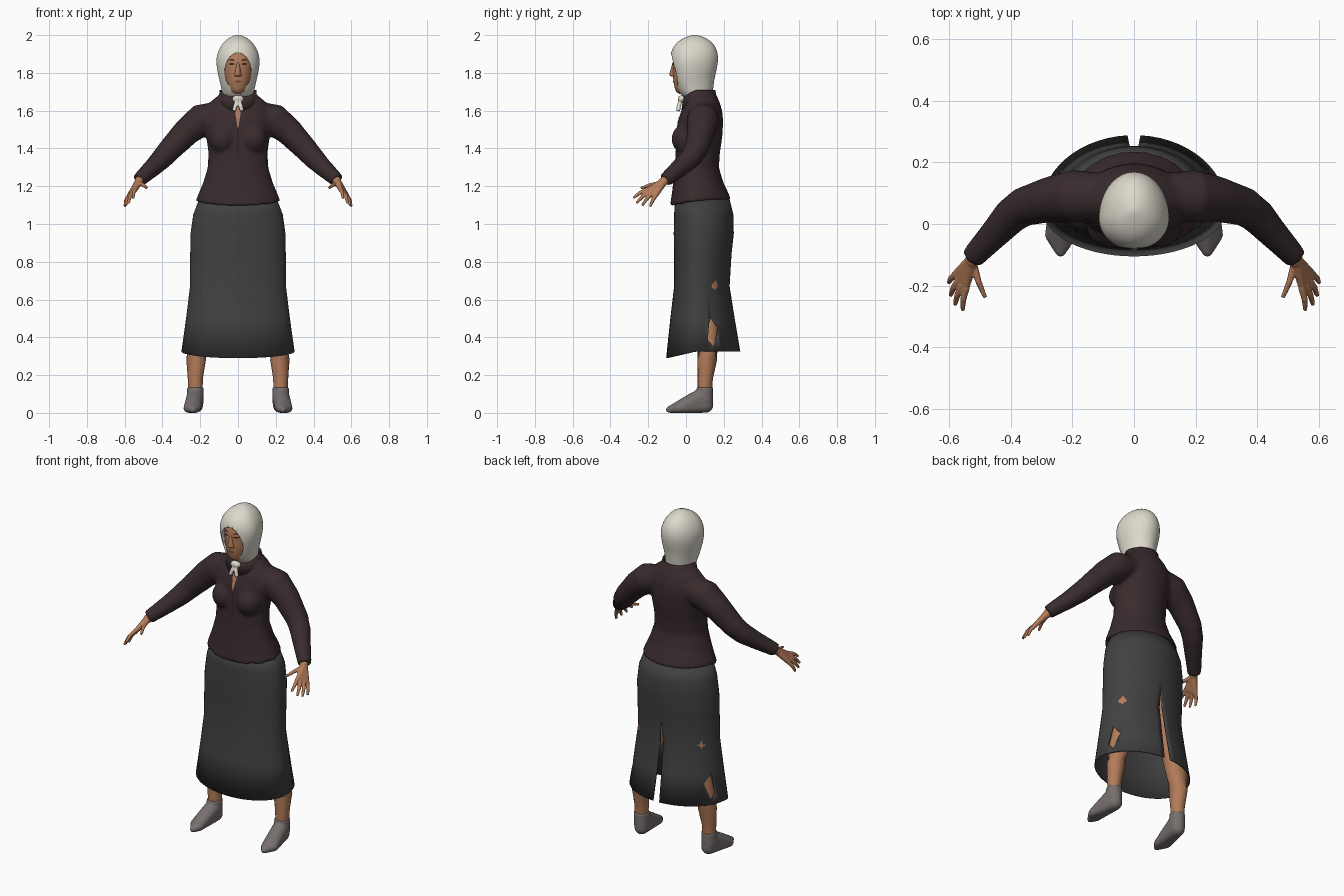
import bpy, bmesh, math
from mathutils import Vector
from mathutils.bvhtree import BVHTree

if "Cube" in bpy.data.objects:
    bpy.data.objects.remove(bpy.data.objects["Cube"])


def material(name, rgb):
    m = bpy.data.materials.new(name)
    m.use_nodes = True
    m.diffuse_color = (*rgb, 1)
    bsdf = next(n for n in m.node_tree.nodes if n.type == "BSDF_PRINCIPLED")
    bsdf.inputs["Base Color"].default_value = (*rgb, 1)
    bsdf.inputs["Roughness"].default_value = 0.8
    return m


skin = material("brown skin", (0.45, 0.20, 0.10))
jacket_col = material("dark maroon wool", (0.040, 0.024, 0.026))
skirt_col = material("charcoal cloth", (0.052, 0.052, 0.052))
scarf_col = material("cream cloth", (0.72, 0.69, 0.60))
sock_col = material("grey sock", (0.18, 0.16, 0.155))
dark = material("dark line", (0.02, 0.012, 0.01))
lip_col = material("lip", (0.24, 0.08, 0.05))


def add_loft(bm, sections, n=40, start=math.pi / 2, cap=True):
    """Horizontal rings: z, half width, front y, back y, front dip, half gap angle."""
    rings = []
    for sec in sections:
        z, rx, yf, yb, dip, gap = (*sec, 0, 0)[:6]
        yc = yf + (yb - yf) * 0.4
        ring = []
        for i in range(n + 1):
            a = start + gap + (2 * math.pi - 2 * gap) * i / n
            s = math.sin(a)
            y = yc + s * ((yb - yc) if s > 0 else (yc - yf))
            ring.append(bm.verts.new((rx * math.cos(a), y, z - dip * max(0, -s))))
        rings.append(ring)
    for a, b in zip(rings, rings[1:]):
        for i in range(n):
            bm.faces.new((a[i], a[i + 1], b[i + 1], b[i]))
    bmesh.ops.remove_doubles(bm, verts=[v for r in rings for v in r], dist=1e-4)
    if cap:
        bmesh.ops.holes_fill(bm, edges=[e for e in bm.edges if e.is_boundary], sides=0)


def add_tube(bm, pts, n=16):
    """Round limb through x, y, z, radius points."""
    rings = []
    for i, p in enumerate(pts):
        d = Vector(pts[min(i + 1, len(pts) - 1)][:3]) - Vector(pts[max(i - 1, 0)][:3])
        q = d.to_track_quat("Z", "Y")
        turns = [2 * math.pi * k / n for k in range(n)]
        rings.append([bm.verts.new(Vector(p[:3]) + q @ Vector((math.cos(t), math.sin(t), 0)) * p[3])
                      for t in turns])
    for a, b in zip(rings, rings[1:]):
        for k in range(n):
            bm.faces.new((a[k], a[(k + 1) % n], b[(k + 1) % n], b[k]))
    bm.faces.new(rings[0])
    bm.faces.new(rings[-1])


def add_hull(bm, balls, n=70):
    """Convex skin around x, y, z, radius balls."""
    verts = []
    for x, y, z, r in balls:
        for k in range(n):
            h = 1 - 2 * (k + 0.5) / n
            w, t = math.sqrt(1 - h * h), k * 2.39996
            verts.append(bm.verts.new((x + r * w * math.cos(t), y + r * w * math.sin(t), z + r * h)))
    bmesh.ops.convex_hull(bm, input=verts)
    bmesh.ops.delete(bm, geom=[v for v in verts if v.is_valid and not v.link_faces], context="VERTS")


def add_ball(bm, centre, radii):
    made = bmesh.ops.create_uvsphere(bm, u_segments=24, v_segments=14, radius=1)["verts"]
    bmesh.ops.scale(bm, vec=radii, verts=made)
    bmesh.ops.translate(bm, vec=centre, verts=made)


def finish(name, bm, mat, voxel=0, smooth=0, angle=50):
    bmesh.ops.recalc_face_normals(bm, faces=bm.faces)
    me = bpy.data.meshes.new(name)
    bm.to_mesh(me)
    bm.free()
    me.materials.append(mat)
    me.shade_smooth()
    me.set_sharp_from_angle(angle=math.radians(angle))
    ob = bpy.data.objects.new(name, me)
    bpy.context.scene.collection.objects.link(ob)
    if voxel:
        m = ob.modifiers.new("Blend", "REMESH")
        m.mode, m.voxel_size, m.use_smooth_shade = "VOXEL", voxel, True
    if smooth:
        m = ob.modifiers.new("Soften", "SMOOTH")
        m.iterations, m.factor = smooth, 0.5
    return ob


def cut(ob, outline, y_or_x, lo, hi, name):
    """Cut a straight prism along x or y out of an object."""
    bm = bmesh.new()
    place = (lambda a, b, d: (d, a, b)) if y_or_x == "x" else (lambda a, b, d: (a, d, b))
    f = bm.faces.new([bm.verts.new(place(a, b, lo)) for a, b in outline])
    side = bmesh.ops.extrude_face_region(bm, geom=[f])["geom"]
    bmesh.ops.translate(bm, vec=place(0, 0, hi - lo),
                        verts=[v for v in side if isinstance(v, bmesh.types.BMVert)])
    cutter = finish(name, bm, ob.data.materials[0])
    cutter.hide_render = True
    cutter.hide_set(True)
    cutter.display_type = "WIRE"
    m = ob.modifiers.new("Opening", "BOOLEAN")
    m.operation, m.solver, m.object = "DIFFERENCE", "EXACT", cutter


def decal(name, target, pairs, mat):
    """Thin strip laid on the front of a target, from pairs of x, z points."""
    dg = bpy.context.evaluated_depsgraph_get()
    tree = BVHTree.FromObject(target, dg)
    bm = bmesh.new()
    rows = []
    for x1, z1, x2, z2 in pairs:
        row = []
        for k in range(3):
            x, z = x1 + (x2 - x1) * k / 2, z1 + (z2 - z1) * k / 2
            hit = tree.ray_cast(Vector((x, -1, z)), Vector((0, 1, 0)))[0]
            row.append(bm.verts.new((x, (hit.y if hit else 0) - 0.0025, z)))
        rows.append(row)
    for a, b in zip(rows, rows[1:]):
        for k in range(2):
            bm.faces.new((a[k], a[k + 1], b[k + 1], b[k]))
    return finish(name, bm, mat)


# Jacket: torso, bust and sleeves blended into one skin
bm = bmesh.new()
add_loft(bm, [(1.125, .224, -.085, .24, .03), (1.17, .205, -.075, .222, .01), (1.22, .184, -.068, .198),
              (1.30, .160, -.060, .174), (1.38, .157, -.055, .180), (1.46, .168, -.052, .192),
              (1.54, .180, -.045, .197), (1.60, .178, -.025, .192), (1.65, .142, -.002, .176),
              (1.685, .10, .005, .16), (1.70, .085, .02, .15)])
for s in (1, -1):
    add_ball(bm, (.082 * s, -.005, 1.45), (.072, .072, .078))
    add_tube(bm, [(.10 * s, .09, 1.575, .075), (.195 * s, .09, 1.55, .086), (.27 * s, .08, 1.49, .074),
                  (.36 * s, .055, 1.395, .063), (.40 * s, .025, 1.35, .058), (.45 * s, -.03, 1.30, .049),
                  (.525 * s, -.11, 1.232, .038)], 24)
jacket = finish("jacket", bm, jacket_col, voxel=.011, smooth=5)

# Standing collar, open at the front
bm = bmesh.new()
add_loft(bm, [(1.65, .115, -.025, .165, .05, .10), (1.68, .100, -.018, .160, .03, .12),
              (1.71, .098, -.012, .155, .03, .24)], start=-math.pi / 2, cap=False)
collar = finish("collar", bm, jacket_col)
collar.modifiers.new("Thickness", "SOLIDIFY").thickness = .008

# Skirt with a back slit and a torn hole on each side
bm = bmesh.new()
add_loft(bm, [(1.14, .200, -.055, .225), (1.05, .234, -.060, .248), (.95, .248, -.062, .25),
              (.84, .250, -.060, .238), (.67, .251, -.060, .228, 0, .04), (.50, .272, -.080, .255, 0, .055),
              (.325, .297, -.102, .285, .035, .07)], n=56, cap=False)
skirt = finish("skirt", bm, skirt_col)
m = skirt.modifiers.new("Thickness", "SOLIDIFY")
m.thickness, m.offset = .006, 0
cut(skirt, [(.125, .505), (.168, .45), (.145, .35), (.115, .385)], "x", -1, 1, "skirt_hole_cutter")

# Legs, socks and hands on both sides
for s, side in ((1, "left"), (-1, "right")):
    bm = bmesh.new()
    add_tube(bm, [(.10 * s, .09, 1.08, .11), (.12 * s, .09, .85, .105), (.165 * s, .10, .60, .075),
                  (.19 * s, .11, .48, .062), (.215 * s, .115, .36, .058), (.222 * s, .112, .28, .052),
                  (.226 * s, .102, .18, .040), (.226 * s, .10, .08, .038)], 24)
    finish(side + "_leg", bm, skin)

    bm = bmesh.new()
    add_hull(bm, [(.224 * s, .105, .040, .040), (.226 * s, .10, .095, .045), (.236 * s, .02, .055, .042),
                  (.264 * s, -.035, .025, .025), (.222 * s, -.055, .024, .024), (.238 * s, -.09, .017, .017)])
    add_tube(bm, [(.226 * s, .10, .06, .044), (.226 * s, .10, .135, .044)], 24)
    finish(side + "_sock", bm, sock_col, voxel=.006, smooth=3)

    bm = bmesh.new()
    add_tube(bm, [(.49 * s, -.075, 1.262, .025), (.528 * s, -.122, 1.222, .024)])
    add_hull(bm, [(.525 * s, -.118, 1.225, .021), (.543 * s, -.20, 1.183, .012), (.578 * s, -.162, 1.148, .012)])
    fingers = [((.543, -.205, 1.183), (.555, -.28, 1.138)), ((.556, -.198, 1.172), (.580, -.262, 1.110)),
               ((.568, -.182, 1.160), (.594, -.232, 1.098)), ((.578, -.163, 1.148), (.600, -.190, 1.092)),
               ((.518, -.135, 1.215), (.482, -.238, 1.190))]
    for base, tip in fingers:
        mid = [(a + b) / 2 for a, b in zip(base, tip)]
        add_tube(bm, [(base[0] * s, *base[1:], .012), (mid[0] * s + .004 * s, mid[1], mid[2] + .005, .0105),
                      (tip[0] * s, *tip[1:], .007)], 10)
    finish(side + "_hand", bm, skin, voxel=.004, smooth=2)

# Neck and face
bm = bmesh.new()
add_tube(bm, [(0, .085, 1.58, .065), (0, .06, 1.74, .06)], 24)
finish("neck", bm, skin)
bm = bmesh.new()
add_loft(bm, [(1.688, .020, -.035, .05), (1.70, .042, -.052, .08), (1.72, .054, -.060, .09),
              (1.76, .066, -.067, .10), (1.80, .074, -.070, .11), (1.85, .078, -.070, .12),
              (1.89, .074, -.068, .12), (1.93, .055, -.045, .11)])
face = finish("face", bm, skin)
bm = bmesh.new()
add_hull(bm, [(0, -.066, 1.85, .007), (0, -.079, 1.792, .010),
              (.012, -.068, 1.788, .008), (-.012, -.068, 1.788, .008)])
finish("nose", bm, skin, voxel=.003, smooth=2)

# Headscarf with an oval face opening
bm = bmesh.new()
add_loft(bm, [(1.655, .075, .000, .130), (1.69, .084, -.032, .143), (1.73, .091, -.057, .145),
              (1.78, .103, -.070, .153), (1.83, .114, -.082, .166), (1.88, .116, -.085, .172),
              (1.92, .104, -.077, .165), (1.955, .083, -.057, .147), (1.98, .057, -.024, .115),
              (1.995, .030, .015, .082), (2.002, .006, .04, .05)])
scarf = finish("headscarf", bm, scarf_col)
scarf.modifiers.new("Round", "SUBSURF").levels = 1
scarf.modifiers["Round"].render_levels = 1
oval = [(.069 * math.cos(t * math.pi / 20), 1.806 + .099 * math.sin(t * math.pi / 20)) for t in range(40)]
cut(scarf, oval, "y", -.3, -.005, "face_opening_cutter")

# Scarf knot and tails
bm = bmesh.new()
add_ball(bm, (0, -.022, 1.662), (.032, .022, .020))
for s in (1, -1):
    add_tube(bm, [(.006 * s, -.028, 1.655, .010), (.014 * s, -.038, 1.625, .012), (.022 * s, -.042, 1.598, .011)], 10)
finish("scarf_knot", bm, scarf_col, voxel=.005, smooth=2)

# Painted details: open neckline, front seam, eyes, brows and mouth
bpy.context.view_layer.update()
decal("open_neckline", jacket, [(-w, z, w, z) for w, z in
      ((.022, 1.66), (.018, 1.62), (.013, 1.58), (.007, 1.54), (.001, 1.50))], skin)
decal("front_seam", jacket, [(-.002, 1.51 - .02 * k, .002, 1.51 - .02 * k) for k in range(8)], dark)
for s, side in ((1, "left"), (-1, "right")):
    for name, z, h, rise in (("eye", 1.847, .004, 0), ("brow", 1.866, .003, .004)):
        rows = []
        for k in range(7):
            u = k / 3 - 1
            top = h * (1 - u * u) + .0006
            zc = z + rise * (1 - u * u)
            x = (.033 + .017 * u) * s
            rows.append((x, zc - top, x, zc + top))
        decal(side + "_" + name, face, rows, dark)
decal("mouth", face, [(.004 * k, 1.755 - .0015 * (6 - abs(k)), .004 * k, 1.755 + .001 * (6 - abs(k)))
                      for k in range(-6, 7)], lip_col)
